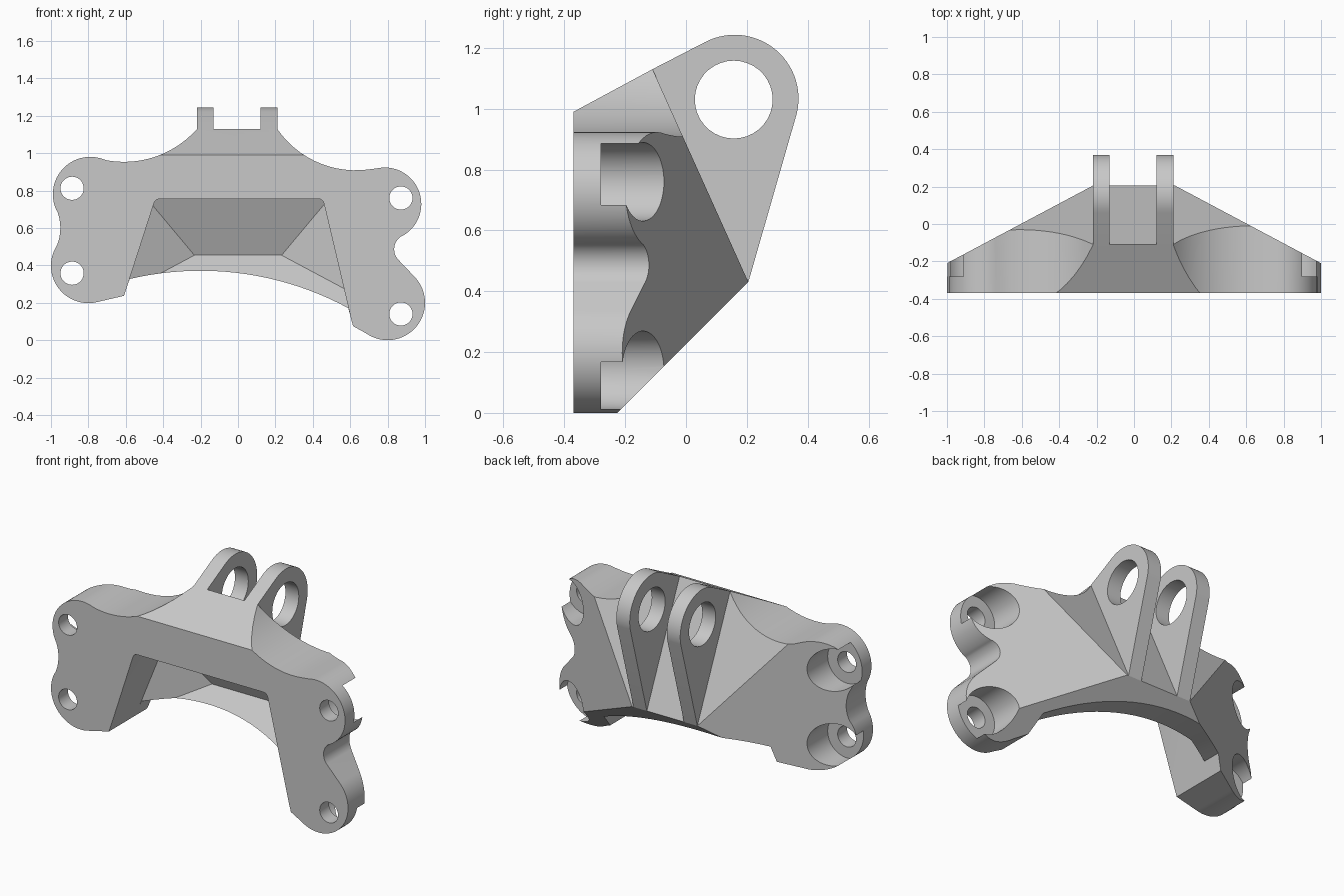
import bpy, bmesh
from math import cos, sin, radians, ceil
from mathutils import Vector

old = bpy.data.objects.get("Cube")
if old:
    bpy.data.objects.remove(old, do_unlink=True)

FRONT = -0.37
steel = bpy.data.materials.new("plain_grey")
steel.use_nodes = True
grey = (0.58, 0.58, 0.58, 1)
steel.diffuse_color = grey
steel.node_tree.nodes["Principled BSDF"].inputs["Base Color"].default_value = grey


def arc(cx, cz, r, start, end, step=5):
    n = ceil(abs(end - start) / step)
    angles = [radians(start + (end - start) * i / n) for i in range(n + 1)]
    return [(cx + r * cos(a), cz + r * sin(a)) for a in angles]


def prism(name, points, a, b, axis="Y"):
    """Extrude a 2D profile along X, Y or Z."""
    place = {"X": lambda p, d: (d, p[0], p[1]),
             "Y": lambda p, d: (p[0], d, p[1]),
             "Z": lambda p, d: (p[0], p[1], d)}[axis]
    bm = bmesh.new()
    face = bm.faces.new([bm.verts.new(place(p, a)) for p in points])
    out = bmesh.ops.extrude_face_region(bm, geom=[face])
    shift = Vector(place((0, 0), b - a))
    bmesh.ops.translate(bm, vec=shift, verts=[v for v in out["geom"] if isinstance(v, bmesh.types.BMVert)])
    bmesh.ops.recalc_face_normals(bm, faces=bm.faces)
    mesh = bpy.data.meshes.new(name)
    bm.to_mesh(mesh)
    bm.free()
    obj = bpy.data.objects.new(name, mesh)
    bpy.context.collection.objects.link(obj)
    mesh.materials.append(steel)
    return obj


def combine(obj, other, operation):
    other.hide_render = True
    mod = obj.modifiers.new("combine", "BOOLEAN")
    mod.operation, mod.solver, mod.object = operation, "EXACT", other
    bpy.context.view_layer.objects.active = obj
    bpy.ops.object.modifier_apply(modifier=mod.name)
    bpy.data.objects.remove(other, do_unlink=True)


def limit(obj, side_profile, flank_y, corner_y):
    """Keep what lies inside a side profile and between swept flanks."""
    combine(obj, prism("side_envelope", side_profile, -1.2, 1.2, "X"), "INTERSECT")
    flanks = [(-1.2, -0.6), (1.2, -0.6), (1.2, flank_y), (0.205, corner_y), (-0.205, corner_y), (-1.2, flank_y)]
    combine(obj, prism("flank_envelope", flanks, -0.3, 1.5, "Z"), "INTERSECT")


# Front outline, clockwise from the lower left ear
outline = (
    arc(-0.80, 0.398, 0.2, 285, 153.4)
    + arc(-1.20, 0.60, 0.25, -26.6, 23.7)[1:-1]
    + arc(-0.79, 0.78, 0.2, 203.7, 75.5)
    + arc(-0.61, 1.475, 0.522, 255.5, 318.3)[1:]
    + [(-0.22, 1.3), (0.21, 1.3)]
    + arc(0.63, 1.418, 0.51, 214.6, 282.7)[:-1]
    + arc(0.785, 0.728, 0.195, 102.7, -61.4)
    + arc(0.917, 0.486, 0.082, 118.6, 223)[1:]
    + arc(0.80, 0.20, 0.2, 43, -125)
    + [(0.615, 0.075)]
    + arc(-0.20, -1.289, 1.66, 61.6, 103.2, 2)
    + [(-0.61, 0.237)]
)
body = prism("bracket_body", outline, FRONT, 0.5)

# Sloping top, rear, underside and flanks
limit(body, [(-0.47, -0.25), (-0.47, 0.936), (-0.11, 1.13), (0.205, 0.43), (-0.475, -0.25)], -0.316, 0.213)

# Hollow: straight-walled opening whose depth follows the outer faces at even thickness
opening = arc(-0.42, 0.725, 0.03, 164, 90, 25) + arc(0.43, 0.725, 0.03, 90, 13, 25)
opening += [(0.636, -0.02), (-0.692, -0.02)]
hollow = prism("hollow", opening, FRONT - 0.02, 0.5)
limit(hollow, [(-0.6, -0.229), (-0.6, 1.0), (-0.161, 1.0), (0.083, 0.454)], -0.433, 0.098)
combine(body, hollow, "DIFFERENCE")

# Pair of clevis lugs with pin bores, rooted inside the body
lug_profile = [(0.205, 0.43)] + arc(0.16, 1.033, 0.21, -13, 118) + [(-0.11, 1.13), (-0.13, 1.05), (0.11, 0.55)]
for x in (-0.22, 0.12):
    lug = prism("lug", lug_profile, x, x + 0.09, "X")
    bore = prism("pin_bore", arc(0.157, 1.03, 0.128, 0, 350, 10), x - 0.1, x + 0.2, "X")
    combine(lug, bore, "DIFFERENCE")
    combine(body, lug, "UNION")

# Bolt holes with counterbores cut from the rear
for x, z in ((-0.887, 0.812), (-0.887, 0.358), (0.871, 0.76), (0.871, 0.14)):
    combine(body, prism("bolt_hole", arc(x, z, 0.062, 0, 350, 10), -0.5, 0.3), "DIFFERENCE")
    combine(body, prism("counterbore", arc(x, z, 0.129, 0, 354, 6), -0.28, 0.4), "DIFFERENCE")

# Crisp machined edges, smooth curved walls
bpy.ops.object.select_all(action="DESELECT")
body.select_set(True)
bpy.context.view_layer.objects.active = body
bpy.ops.object.shade_smooth_by_angle(angle=radians(20))
